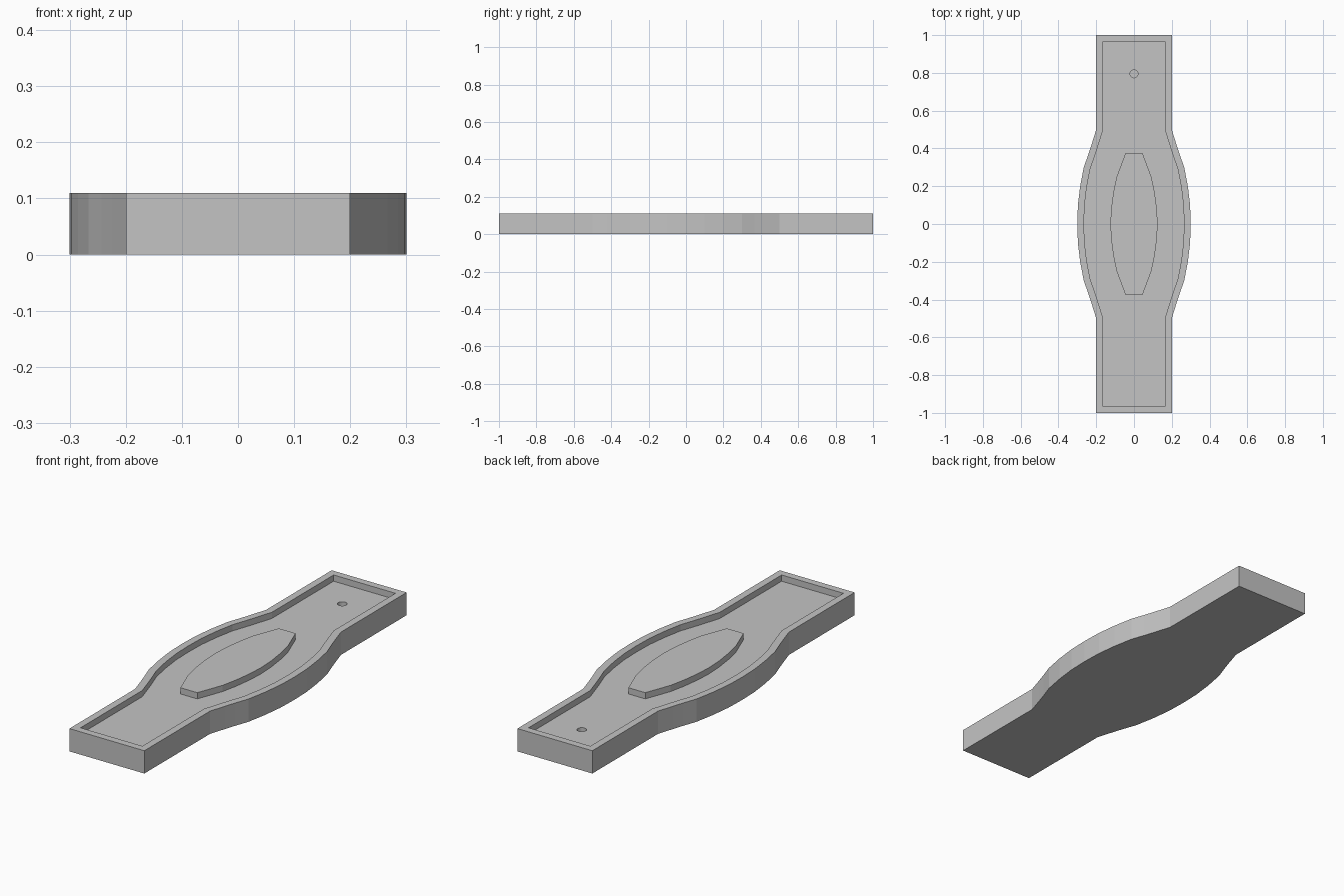
import bpy
import bmesh
from math import cos, sin, tau
from mathutils import Vector

cube = bpy.data.objects.get("Cube")
if cube:
    bpy.data.objects.remove(cube, do_unlink=True)

TOP, FLOOR, HOLE_BOTTOM, RIM = 0.11, 0.08, 0.04, 0.035

grey = bpy.data.materials.new("plain_grey")
grey.use_nodes = True
grey.diffuse_color = (0.55, 0.55, 0.55, 1)
grey.node_tree.nodes["Principled BSDF"].inputs["Base Color"].default_value = (0.55, 0.55, 0.55, 1)


def mirrored(quarter):
    """Full counter-clockwise outline from one quarter, listed from y = 0 to the end."""
    right = [(x, -y) for x, y in reversed(quarter[1:])] + quarter
    return [Vector(p) for p in right] + [Vector((-x, y)) for x, y in reversed(right)]


def inset(outline, width):
    """Offset a counter-clockwise outline inwards with mitred corners."""
    result = []
    for i, p in enumerate(outline):
        a = (p - outline[i - 1]).normalized()
        b = (outline[(i + 1) % len(outline)] - p).normalized()
        na, nb = Vector((-a.y, a.x)), Vector((-b.y, b.x))
        result.append(p + (na + nb) * width / (1 + na.dot(nb)))
    return result


def ring(bm, outline, z):
    return [bm.verts.new((p.x, p.y, z)) for p in outline]


def wall(bm, lower, upper):
    n = len(lower)
    for i in range(n):
        j = (i + 1) % n
        bm.faces.new((lower[i], lower[j], upper[j], upper[i]))


def finish(bm, name):
    bmesh.ops.recalc_face_normals(bm, faces=bm.faces[:])
    mesh = bpy.data.meshes.new(name)
    bm.to_mesh(mesh)
    bm.free()
    mesh.materials.append(grey)
    obj = bpy.data.objects.new(name, mesh)
    bpy.context.collection.objects.link(obj)
    return obj


# Tray: bulging outline, raised rim, recessed floor with a small blind hole
outer = mirrored([(0.3, 0), (0.297, 0.1), (0.285, 0.2), (0.266, 0.3),
                  (0.243, 0.365), (0.225, 0.42), (0.2, 0.5), (0.2, 1)])
inner = inset(outer, RIM)
circle = [Vector((0.021 * cos(tau * i / 24), 0.795 + 0.021 * sin(tau * i / 24)))
          for i in range(24)]

bm = bmesh.new()
base, rim_out = ring(bm, outer, 0), ring(bm, outer, TOP)
rim_in, floor = ring(bm, inner, TOP), ring(bm, inner, FLOOR)
hole_top, hole_low = ring(bm, circle, FLOOR), ring(bm, circle, HOLE_BOTTOM)
bm.faces.new(base)
for low, high in ((base, rim_out), (rim_out, rim_in), (rim_in, floor), (hole_low, hole_top)):
    wall(bm, low, high)
bm.faces.new(hole_low)
edges = [bm.edges.get((loop[i - 1], loop[i])) for loop in (floor, hole_top)
         for i in range(len(loop))]
bmesh.ops.triangle_fill(bm, edges=edges, use_beauty=True, normal=(0, 0, 1))
finish(bm, "tray")

# Raised centre pad, standing on the floor and level with the rim
pad = mirrored([(0.125, 0), (0.121, 0.08), (0.109, 0.17), (0.092, 0.25), (0.045, 0.375)])
bm = bmesh.new()
low, high = ring(bm, pad, FLOOR), ring(bm, pad, TOP)
wall(bm, low, high)
bm.faces.new(low)
bm.faces.new(high)
finish(bm, "centre_pad")
